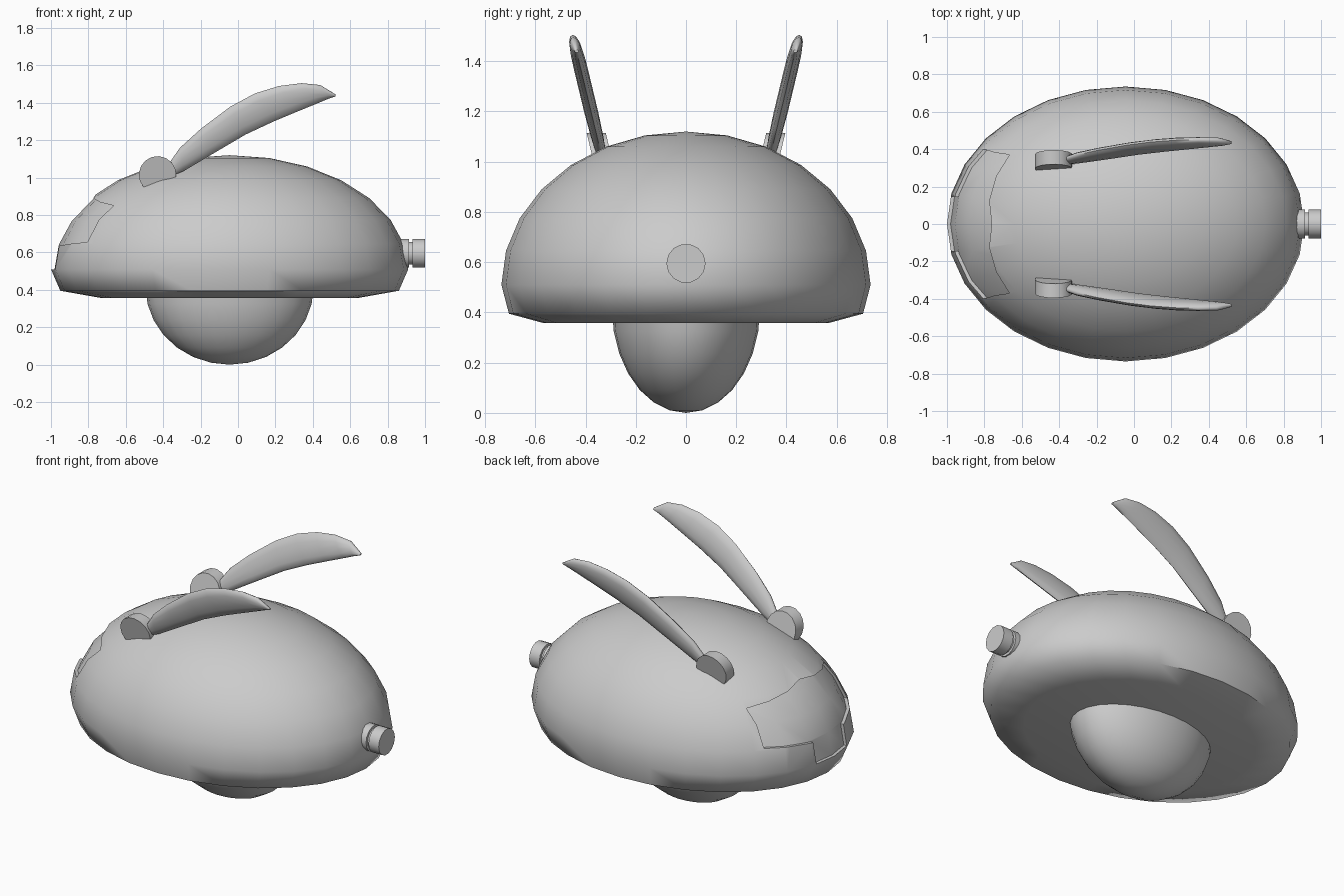
import bpy, bmesh
from math import sin, cos, pi, radians

if "Cube" in bpy.data.objects:
    bpy.data.objects.remove(bpy.data.objects["Cube"])

CX = -0.045          # centre of the body along x
SEG = 28             # sides around the body


def make(name, rings, smooth=40):
    """Skin a list of closed rings; a one-point ring makes a pole."""
    bm = bmesh.new()
    loops = [[bm.verts.new(p) for p in r] for r in rings]
    for a, b in zip(loops, loops[1:]):
        n = max(len(a), len(b))
        for i in range(n):
            j = (i + 1) % n
            quad = [a[i % len(a)], a[j % len(a)], b[j % len(b)], b[i % len(b)]]
            bm.faces.new(list(dict.fromkeys(quad)))
    for end in (loops[0], loops[-1]):
        if len(end) > 2:
            bm.faces.new(end)
    bmesh.ops.recalc_face_normals(bm, faces=bm.faces)
    me = bpy.data.meshes.new(name)
    bm.to_mesh(me)
    bm.free()
    ob = bpy.data.objects.new(name, me)
    bpy.context.collection.objects.link(ob)
    if smooth:
        shade(ob, smooth)
    return ob


def select(ob):
    bpy.ops.object.select_all(action='DESELECT')
    ob.select_set(True)
    bpy.context.view_layer.objects.active = ob


def shade(ob, angle):
    select(ob)
    bpy.ops.object.shade_smooth_by_angle(angle=radians(angle))


def subtract(ob, cutter):
    mod = ob.modifiers.new("cut", 'BOOLEAN')
    mod.operation = 'DIFFERENCE'
    mod.solver = 'EXACT'
    mod.object = cutter
    select(ob)
    bpy.ops.object.modifier_apply(modifier=mod.name)
    bpy.data.objects.remove(cutter, do_unlink=True)


def oval(rx, ry, z, n=SEG):
    return [(CX + rx * cos(2 * pi * i / n), ry * sin(2 * pi * i / n), z) for i in range(n)]


# Body: domed ellipsoid with a tucked-in, flat underside
def body_rings():
    rings = [[(CX, 0, 1.12)]]
    for k in range(1, 8):
        a = k * pi / 14
        rings.append(oval(0.955 * sin(a), 0.735 * sin(a), 0.51 + 0.61 * cos(a)))
    return rings + [oval(0.905, 0.705, 0.395), oval(0.69, 0.565, 0.357)]


body = make("body", body_rings(), None)

# Recessed panel with a lower tab at the -x end of the body
half = [(0.37, 0.85), (0.40, 0.655), (0.145, 0.635), (0.145, 0.51)]
outline = [(0, 0.91)] + half + [(-y, z) for y, z in reversed(half)]
cutter = make("panel_cutter", [[(x, y, z) for y, z in outline] for x in (-1.2, -0.5)], None)
core = make("panel_core", [[(CX + (x - CX) * 0.98, y * 0.98, 0.5 + (z - 0.5) * 0.98)
                            for x, y, z in r] for r in body_rings()], None)
cutter.hide_render = core.hide_render = True
subtract(cutter, core)
subtract(body, cutter)
shade(body, 60)

# Rounded foot under the body
foot = []
for k in range(8):
    a = k * pi / 14
    foot.append(oval(0.45 * sin(a), 0.295 * sin(a), 0.417 - 0.417 * cos(a)) if k else [(CX, 0, 0)])
make("foot", foot)

# Tail knob with a groove
tail = [(0.80, 0.078), (0.915, 0.078), (0.915, 0.062), (0.932, 0.062), (0.932, 0.078), (1.0, 0.078)]
make("tail_knob", [[(x, r * cos(2 * pi * i / 14), 0.595 + r * sin(2 * pi * i / 14))
                    for i in range(14)] for x, r in tail])

# Ears: upper edge, lower edge, half thickness
EAR = [(-.38, 1.06, -.35, 1.01, .020), (-.31, 1.16, -.29, 1.035, .025),
       (-.20, 1.26, -.13, 1.13, .028), (-.04, 1.38, .04, 1.23, .028),
       (.09, 1.45, .19, 1.30, .028), (.22, 1.49, .31, 1.35, .027),
       (.34, 1.505, .42, 1.395, .024), (.44, 1.495, .48, 1.42, .020),
       (.52, 1.446, .52, 1.434, .008)]


def lean(z):
    """Outward lean shared by the ears and their hinges."""
    return 0.342 + 0.24 * (z - 1.05)


for side, label in ((1, "left"), (-1, "right")):
    rings = []
    for xu, zu, xl, zl, t in EAR:
        ring = []
        for i in range(12):
            a = 2 * pi * i / 12
            c = cos(a) / 2
            x = (xu + xl) / 2 + (xu - xl) * c
            z = (zu + zl) / 2 + (zu - zl) * c
            ring.append((x, side * (lean(z) + t * sin(a)), z))
        rings.append(ring)
    make("ear_" + label, rings, 60)

    # Hinge: disc cut flat along the bottom
    arc = [radians(-6 + 227 * i / 10) for i in range(11)]
    pts = [(-0.43 + 0.1 * cos(a), 1.015 + 0.1 * sin(a)) for a in arc]
    make("ear_hinge_" + label, [[(x, side * (lean(z) + d), z) for x, z in pts]
                                for d in (-0.038, 0.038)])
